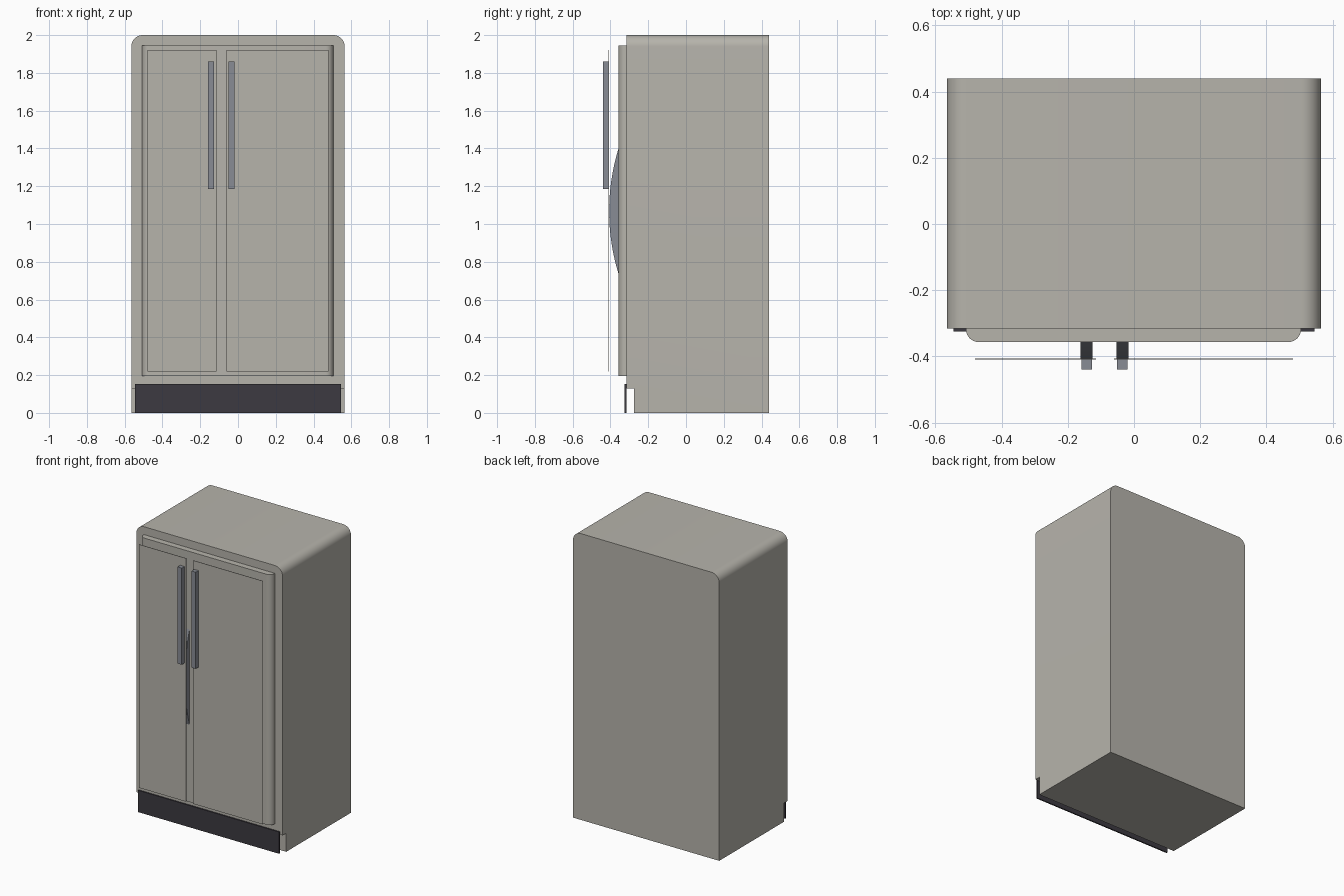
import bpy
import bmesh
import math

cube = bpy.data.objects.get("Cube")
if cube:
    bpy.data.objects.remove(cube, do_unlink=True)


def make_material(name, rgb):
    mat = bpy.data.materials.new(name)
    mat.use_nodes = True
    mat.diffuse_color = (*rgb, 1)
    mat.node_tree.nodes["Principled BSDF"].inputs["Base Color"].default_value = (*rgb, 1)
    return mat


enamel = make_material("warm grey enamel", (0.47, 0.455, 0.41))
steel = make_material("handle steel", (0.25, 0.265, 0.30))
charcoal = make_material("charcoal plastic", (0.045, 0.042, 0.052))


def extrude_part(name, mat, profile, x0, x1, round_edge=None, radius=0):
    """Extrude a (y, z) outline from x0 to x1, rounding the edges that pass the test."""
    bm = bmesh.new()
    base = bm.faces.new([bm.verts.new((x0, y, z)) for y, z in profile])
    result = bmesh.ops.extrude_face_region(bm, geom=[base])
    moved = [v for v in result["geom"] if isinstance(v, bmesh.types.BMVert)]
    bmesh.ops.translate(bm, verts=moved, vec=(x1 - x0, 0, 0))
    if round_edge:
        edges = [e for e in bm.edges if all(round_edge(v.co) for v in e.verts)
                 and abs(e.verts[0].co.x - e.verts[1].co.x) < 1e-4]
        bmesh.ops.bevel(bm, geom=edges, offset=radius, segments=10,
                        profile=0.5, affect='EDGES')
    bmesh.ops.recalc_face_normals(bm, faces=bm.faces)
    mesh = bpy.data.meshes.new(name)
    bm.to_mesh(mesh)
    bm.free()
    mesh.materials.append(mat)
    obj = bpy.data.objects.new(name, mesh)
    bpy.context.collection.objects.link(obj)
    bpy.ops.object.select_all(action='DESELECT')
    obj.select_set(True)
    bpy.context.view_layer.objects.active = obj
    bpy.ops.object.shade_smooth_by_angle(angle=math.radians(30))
    return obj


def rect(y0, y1, z0, z1):
    return [(y0, z0), (y1, z0), (y1, z1), (y0, z1)]


# Cabinet with toe notch and rounded top side edges
BACK, FRONT, TOE, TOE_TOP = 0.44, -0.315, -0.275, 0.13
cabinet_outline = [(TOE, 0), (BACK, 0), (BACK, 2), (FRONT, 2),
                   (FRONT, TOE_TOP), (TOE, TOE_TOP)]
extrude_part("cabinet", enamel, cabinet_outline, -0.565, 0.565,
             lambda co: co.z > 1.99, 0.06)

# Raised door block with rounded front side edges
DOOR = -0.357
extrude_part("door_block", enamel, rect(DOOR, FRONT, 0.195, 1.945), -0.508, 0.505,
             lambda co: co.y < DOOR + 0.001, 0.04)

# Thin door panels held in front of the block
for name, x0, x1 in (("right_door_panel", -0.48, -0.115),
                     ("left_door_panel", -0.06, 0.48)):
    extrude_part(name, enamel, rect(-0.41, -0.407, 0.22, 1.92), x0, x1)

# Bar handles, each with a bowed grip behind the panel
HALF, RISE, MID = 0.333, 0.05, 1.068
ARC_R = (HALF ** 2 + RISE ** 2) / (2 * RISE)
SWEEP = math.asin(HALF / ARC_R)
STEPS = 16
bow = []
for i in range(STEPS + 1):
    a = SWEEP * (2 * i / STEPS - 1)
    bow.append((DOOR - RISE + ARC_R * (1 - math.cos(a)), MID + ARC_R * math.sin(a)))

for side, x in (("right", -0.143), ("left", -0.035)):
    extrude_part(side + "_handle_bar", steel, rect(-0.44, -0.41, 1.185, 1.86),
                 x - 0.016, x + 0.016)
    extrude_part(side + "_handle_bow", steel, bow, x - 0.018, x + 0.018)

# Kick plate
extrude_part("kick_plate", charcoal, rect(-0.325, -0.316, 0, 0.152), -0.545, 0.545)
